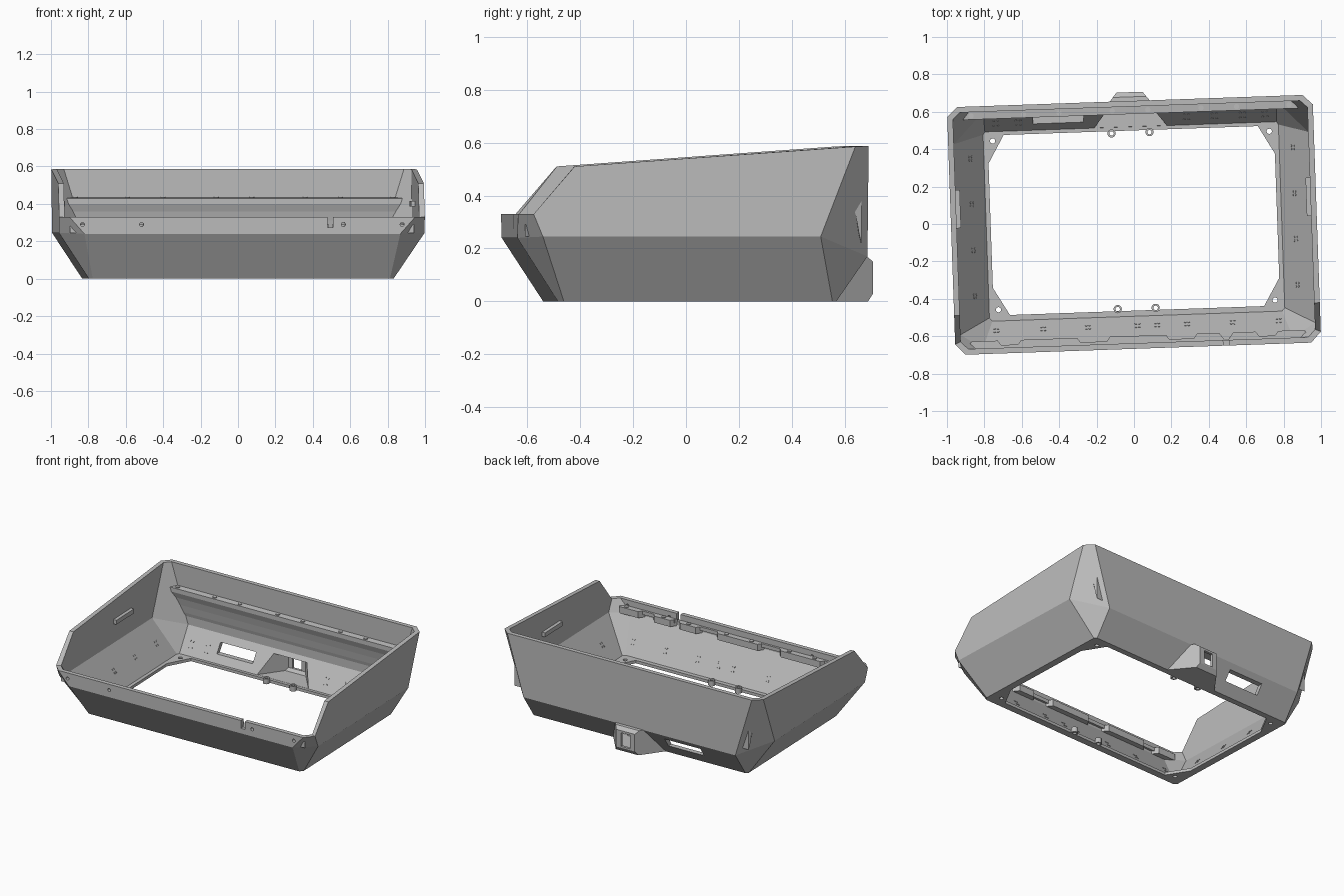
import bpy, bmesh, math
from mathutils import Matrix, Vector

if "Cube" in bpy.data.objects:
    bpy.data.objects.remove(bpy.data.objects["Cube"])

grey = bpy.data.materials.new("plain_grey")
grey.use_nodes = True
grey.diffuse_color = (0.5, 0.5, 0.5, 1)
grey.node_tree.nodes["Principled BSDF"].inputs["Base Color"].default_value = (0.5, 0.5, 0.5, 1)
parts = []


def finish(name, bm, keep=True):
    bmesh.ops.recalc_face_normals(bm, faces=bm.faces)
    mesh = bpy.data.meshes.new(name)
    bm.to_mesh(mesh)
    bm.free()
    mesh.materials.append(grey)
    obj = bpy.data.objects.new(name, mesh)
    bpy.context.collection.objects.link(obj)
    if keep:
        parts.append(obj)
    else:
        obj.hide_render = True
    return obj


def add_box(bm, x, y, z):
    size = Vector((x[1] - x[0], y[1] - y[0], z[1] - z[0]))
    mid = Vector((x[0] + x[1], y[0] + y[1], z[0] + z[1])) / 2
    bmesh.ops.create_cube(bm, size=1, matrix=Matrix.Translation(mid) @ Matrix.Diagonal(size).to_4x4())


def add_rod(bm, at, axis, r, length, sides=16):
    turn = Vector(axis).to_track_quat('Z', 'Y').to_matrix().to_4x4()
    bmesh.ops.create_cone(bm, cap_ends=True, segments=sides, radius1=r, radius2=r,
                          depth=length, matrix=Matrix.Translation(at) @ turn)


def add_profile(bm, points, half_width):
    # sweep a (y, z) outline across x; half_width gives the reach at each y
    left = [bm.verts.new((-half_width(y), y, z)) for y, z in points]
    right = [bm.verts.new((half_width(y), y, z)) for y, z in points]
    bm.faces.new(left)
    bm.faces.new(right)
    for i in range(len(points)):
        j = (i + 1) % len(points)
        bm.faces.new((left[i], left[j], right[j], right[i]))


def boolean(obj, cutter, operation):
    mod = obj.modifiers.new(operation, 'BOOLEAN')
    mod.operation, mod.solver, mod.object = operation, 'EXACT', cutter
    bpy.context.view_layer.objects.active = obj
    bpy.ops.object.modifier_apply(modifier=mod.name)
    bpy.data.objects.remove(cutter)


def cut(obj, build):
    bm = bmesh.new()
    build(bm)
    boolean(obj, finish("cutter", bm, False), 'DIFFERENCE')


# Shell: mirrored half rings lofted from the floor opening, round the outside and back inside
opening = [(.68, -.463), (.766, -.315), (.766, -.25), (.766, .35), (.68, .50)]
rings = [
    [(x, y, 0) for x, y in opening],
    [(.795, -.512, 0), (.815, -.49, 0), (.815, -.3, 0), (.815, .525, 0), (.80, .54, 0)],
    [(.845, -.667, .24), (.978, -.575, .245), (.978, -.455, .245), (.978, .475, .245), (.80, .658, .17)],
    [(.925, -.667, .33), (.978, -.61, .33), (.978, -.455, .51), (.978, .606, .585), (.924, .658, .587)],
    [(.91, -.637, .33), (.948, -.597, .33), (.948, -.455, .51), (.948, .592, .585), (.91, .628, .587)],
    [(.83, -.637, .25), (.948, -.56, .25), (.948, -.44, .25), (.948, .46, .25), (.785, .628, .18)],
    [(.775, -.493, .02), (.79, -.475, .02), (.79, -.3, .02), (.79, .505, .02), (.78, .52, .02)],
    [(x, y, .02) for x, y in opening],
]
bm = bmesh.new()
loops = []
for ring in rings:
    full = ring + [(-x, y, z) for x, y, z in reversed(ring)]
    loops.append([bm.verts.new(p) for p in full])
for k, loop in enumerate(loops):
    after = loops[(k + 1) % len(loops)]
    for i in range(len(loop)):
        j = (i + 1) % len(loop)
        bm.faces.new((loop[i], loop[j], after[j], after[i]))
shell = finish("shell", bm)


# Connector housing on the back: tapered bump, hollow and open to the inside
def flare(y):
    return .07 + (.705 - y) * .78


bm = bmesh.new()
add_profile(bm, [(.53, 0), (.685, 0), (.705, .03), (.705, .15), (.68, .17), (.645, .172), (.53, .01)], flare)
boolean(shell, finish("housing", bm, False), 'UNION')
cut(shell, lambda b: add_profile(b, [(.5, .021), (.67, .021), (.687, .04), (.687, .14), (.665, .152), (.60, .152)],
                                 lambda y: flare(y) - .02))


def openings(bm):
    add_box(bm, (-.035, .035), (.66, .75), (.04, .135))    # connector window
    add_box(bm, (-.52, -.25), (.5, .72), (.07, .135))      # back slot
    add_box(bm, (.455, .485), (-.75, -.6), (.275, .4))     # front notch
    for x in (-.855, -.54, .54, .855):
        add_rod(bm, (x, -.65, .29), (0, 1, 0), .011, .1)
    for x in (-.74, .74):
        for y in (-.433, .47):
            add_rod(bm, (x, y, .01), (0, 0, 1), .014, .1)


cut(shell, openings)

# Mounting lugs round the floor opening
bm = bmesh.new()
for x in (-.103, .1):
    for y in (-.452, .488):
        add_rod(bm, (x, y, .018), (0, 0, 1), .022, .036, 20)
lugs = finish("mounting_lugs", bm)


def lug_holes(bm):
    for x in (-.103, .1):
        for y in (-.452, .488):
            add_rod(bm, (x, y, .018), (0, 0, 1), .012, .1)


cut(lugs, lug_holes)

# Back rail with a curved underside, and screws along it
screws = [s * x for x in (.095, .38, .57, .85) for s in (-1, 1)]
bm = bmesh.new()
add_profile(bm, [(.632, .435), (.588, .43), (.588, .40), (.603, .36), (.614, .31), (.622, .26), (.632, .22)],
            lambda y: .90 if y < .6 else .90 - (y - .6) * .5)
finish("back_rail", bm)

# Front ledge with tapered tabs under the screws
bm = bmesh.new()
for x in ((-.88, .45), (.49, .88)):
    add_box(bm, x, (-.642, -.622), (.265, .29))
for mid, half in ((-.82, .07), (-.475, .15), (0, .15), (.375, .06), (.57, .06), (.82, .07)):
    tab = []
    for z in (.245, .29):
        tab.append([bm.verts.new((mid + x, y, z)) for x, y in
                    ((-half - .03, -.64), (half + .03, -.64), (half, -.598), (-half, -.598))])
    bm.faces.new(tab[0])
    bm.faces.new(tab[1])
    for i in range(4):
        j = (i + 1) % 4
        bm.faces.new((tab[0][i], tab[0][j], tab[1][j], tab[1][i]))
finish("front_ledge", bm)

bm = bmesh.new()
for x in screws:
    add_rod(bm, (x, -.617, .292), (0, 0, 1), .014, .008)
    add_rod(bm, (x, .608, .434), (0, 0, 1), .014, .008)
finish("screws", bm)

# Grip bars on the inner side walls
bm = bmesh.new()
for s in (-1, 1):
    add_box(bm, sorted((s * .925, s * .95)), (.01, .215), (.385, .415))
finish("grip_bars", bm)

# Paired studs on the sloping inner walls
bm = bmesh.new()
front_normal = Vector((0, .23, .144)).normalized()
for x in (-.755, -.505, -.265, 0, .105, .265, .51, .755):
    for dx in (-.009, .009):
        for y in (-.535, -.552):
            z = .02 + (-.493 - y) * 1.6
            add_rod(bm, (x + dx, y, z), front_normal, .006, .006, 8)
for s in (-1, 1):
    side_normal = Vector((-s * .23, 0, .158)).normalized()
    for y in (-.355, -.11, .135, .38):
        for dx in (-.007, .007):
            for dy in (-.009, .009):
                x = .862 + dx
                add_rod(bm, (s * x, y + dy, .02 + (x - .79) * 1.456), side_normal, .006, .006, 8)
back_normal = Vector((0, -.16, .108)).normalized()
for x in (-.72, -.60, .30, .45, .60, .72):
    for dx in (-.012, .012):
        for y in (.55, .575):
            add_rod(bm, (x + dx, y, .02 + (y - .52) * 1.48), back_normal, .006, .006, 8)
finish("wall_studs", bm)

# The whole tray sits turned two degrees
for obj in parts:
    obj.data.transform(Matrix.Rotation(math.radians(2), 4, 'Z'))
